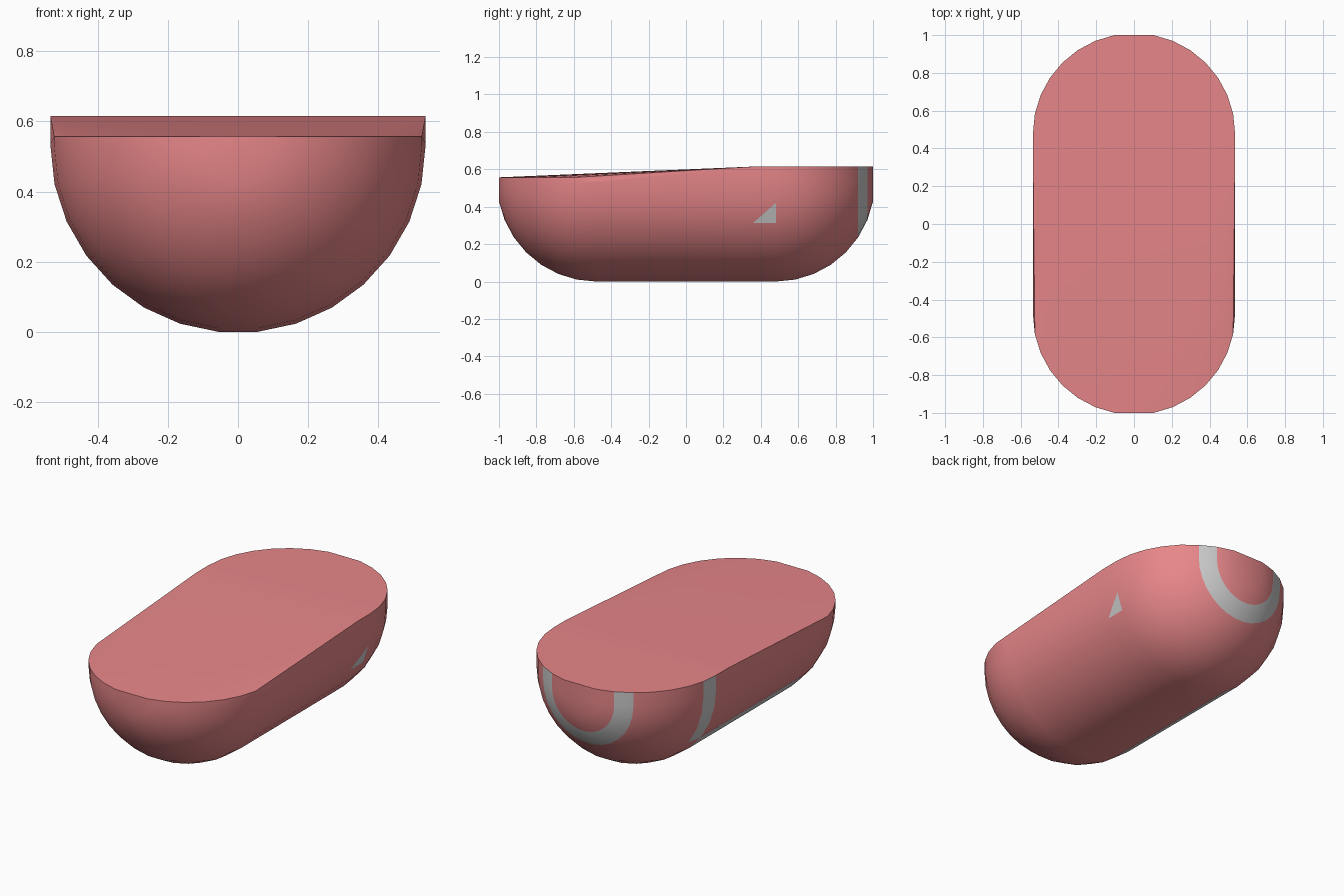
import bpy, bmesh
from math import sin, cos, radians

if "Cube" in bpy.data.objects:
    bpy.data.objects.remove(bpy.data.objects["Cube"])

R, CY, RY, CZ = 0.535, 0.48, 0.53, 0.532
TOP, LOW, DIP, RAMP_Y = 0.615, 0.557, 0.537, 0.37


def material(name, rgb):
    m = bpy.data.materials.new(name)
    m.diffuse_color = (*rgb, 1)
    m.use_nodes = True
    m.node_tree.nodes["Principled BSDF"].inputs["Base Color"].default_value = m.diffuse_color
    return m


red = material("red", (0.8, 0.24, 0.25))
grey = material("grey", (0.8, 0.8, 0.8))


def make_object(name, bm, mats):
    bmesh.ops.recalc_face_normals(bm, faces=bm.faces[:])
    me = bpy.data.meshes.new(name)
    bm.to_mesh(me)
    bm.free()
    for m in mats:
        me.materials.append(m)
    ob = bpy.data.objects.new(name, me)
    bpy.context.collection.objects.link(ob)
    return ob


# Cross-section stations along y: rounded ends plus a straight middle
lat = [radians(11.25 * k) for k in range(1, 9)]
stations = [(-CY - RY * cos(a), R * sin(a)) for a in lat]
stations += [(RAMP_Y, R)]
stations += [(CY + RY * cos(a), R * sin(a)) for a in reversed(lat)]
angles = [-90 + 12 * i for i in range(16)]


def rim_height(i):
    return LOW if i < 7 else DIP if i == 7 else TOP


# Capsule-shaped hull, open section from left rim to right rim
bm = bmesh.new()
rings = []
for i, (y, r) in enumerate(stations):
    pts = [(-r, y, rim_height(i))]
    pts += [(r * sin(radians(a)), y, CZ - r * cos(radians(a))) for a in angles]
    pts += [(r, y, rim_height(i))]
    rings.append([bm.verts.new(p) for p in pts])
last = len(rings) - 1
for i in range(last):
    for j in range(17):
        f = bm.faces.new((rings[i][j], rings[i][j + 1],
                          rings[i + 1][j + 1], rings[i + 1][j]))
        f.smooth = True
        back_ring = i == last - 2                    # U-shaped band on the back
        left_band = i == 9 + 0 and j <= 3            # band down the left side
        left_strip = i in (7, 8) and j in (4, 5)     # strip low on the left side
        if back_ring or left_band or left_strip:
            f.material_index = 1

# Flat end caps
bm.faces.new(rings[0])
bm.faces.new(rings[last])

# Top: level back part, sloping front part, narrow fans at the sides
bm.faces.new([r[0] for r in rings[8:]] + [r[17] for r in reversed(rings[8:])])
bm.faces.new((rings[8][0], rings[8][17], rings[0][17], rings[0][0]))
for s in (0, 17):
    for i in range(7):
        bm.faces.new((rings[8][s], rings[i][s], rings[i + 1][s]))

hull = make_object("hull", bm, (red, grey))
bpy.context.view_layer.objects.active = hull
hull.select_set(True)
bpy.ops.object.shade_smooth_by_angle(angle=radians(35))

# Small grey triangle on the right side
bm = bmesh.new()


def side_point(y, a):
    r = R + 0.001
    return bm.verts.new((r * sin(radians(a)), y, CZ - r * cos(radians(a))))


bm.faces.new((side_point(0.36, 66), side_point(0.48, 66), side_point(0.48, 78)))
for f in bm.faces:
    f.normal_update()
    if f.normal.x < 0:
        f.normal_flip()
me = bpy.data.meshes.new("side_marker")
bm.to_mesh(me)
bm.free()
me.materials.append(grey)
bpy.context.collection.objects.link(bpy.data.objects.new("side_marker", me))
